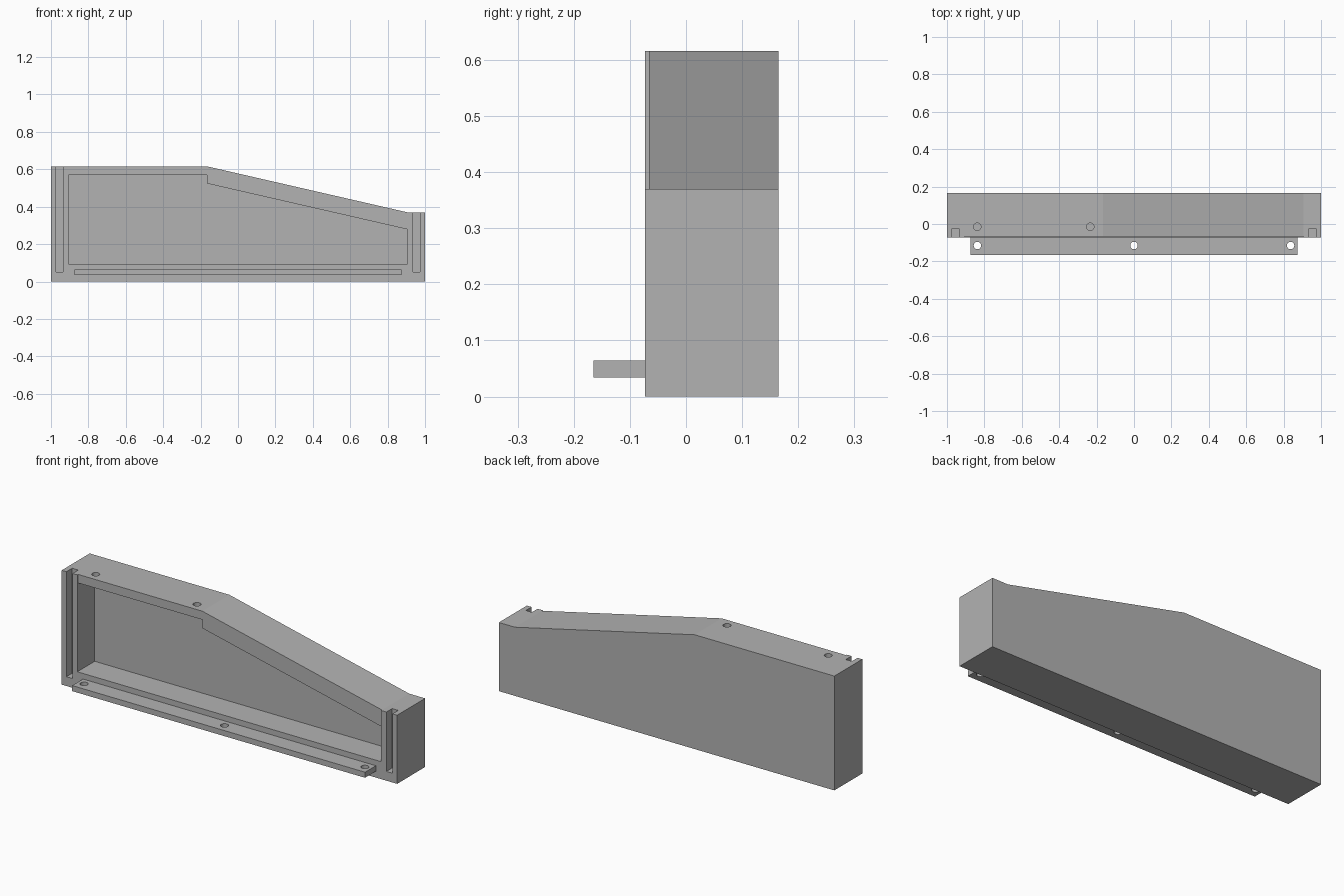
import bpy
import bmesh
from mathutils import Matrix

cube = bpy.data.objects.get("Cube")
if cube:
    bpy.data.objects.remove(cube, do_unlink=True)

grey = bpy.data.materials.new("plain grey")
grey.use_nodes = True
colour = (0.45, 0.45, 0.45, 1)
grey.diffuse_color = colour
grey.node_tree.nodes["Principled BSDF"].inputs["Base Color"].default_value = colour

FRONT, BACK = -0.073, 0.165


def finish(name, bm):
    bmesh.ops.recalc_face_normals(bm, faces=bm.faces)
    mesh = bpy.data.meshes.new(name)
    bm.to_mesh(mesh)
    bm.free()
    mesh.materials.append(grey)
    obj = bpy.data.objects.new(name, mesh)
    bpy.context.collection.objects.link(obj)
    return obj


def extrude_profile(name, points, y0, y1):
    """Extrude an outline in the XZ plane from y0 to y1."""
    bm = bmesh.new()
    face = bm.faces.new([bm.verts.new((x, y0, z)) for x, z in points])
    made = bmesh.ops.extrude_face_region(bm, geom=[face])["geom"]
    verts = [v for v in made if isinstance(v, bmesh.types.BMVert)]
    bmesh.ops.translate(bm, verts=verts, vec=(0, y1 - y0, 0))
    return finish(name, bm)


def box(name, x0, x1, y0, y1, z0, z1):
    return extrude_profile(name, [(x0, z0), (x1, z0), (x1, z1), (x0, z1)], y0, y1)


def drill(name, x, y, z, depth):
    bm = bmesh.new()
    bmesh.ops.create_cone(bm, cap_ends=True, segments=32, radius1=0.02, radius2=0.02,
                          depth=depth, matrix=Matrix.Translation((x, y, z)))
    return finish(name, bm)


def cut(target, cutters):
    """Subtract each cutter, then remove it."""
    bpy.context.view_layer.objects.active = target
    for cutter in cutters:
        mod = target.modifiers.new("cut", 'BOOLEAN')
        mod.operation = 'DIFFERENCE'
        mod.solver = 'EXACT'
        mod.object = cutter
        cutter.hide_render = True
        bpy.ops.object.modifier_apply(modifier=mod.name)
        bpy.data.objects.remove(cutter, do_unlink=True)


# Housing with a sloping top
housing = extrude_profile("housing", [
    (-1, 0), (1, 0), (1, 0.37), (0.905, 0.37), (-0.167, 0.616), (-1, 0.616)], FRONT, BACK)

# Open cavity following the slope, with a step under the knee
cavity = extrude_profile("cavity_cutter", [
    (-0.907, 0.094), (0.905, 0.094), (0.905, 0.279),
    (-0.165, 0.524), (-0.165, 0.57), (-0.907, 0.57)], FRONT - 0.1, 0.075)

# Top lip set slightly back between the end posts
lip = box("lip_cutter", -0.907, 0.905, FRONT - 0.1, -0.066, 0.2, 0.8)

# Vertical slots in both end posts
slots = [box("slot_cutter", s * 0.954 - 0.018, s * 0.954 + 0.018,
             FRONT - 0.1, -0.024, 0.05, 0.8) for s in (-1, 1)]

# Screw holes through the top wall
top_holes = [drill("hole_cutter", x, -0.015, 0.6, 0.2) for x in (-0.838, -0.234)]
cut(housing, [cavity, lip] + slots + top_holes)

# Mounting ledge with three screw holes
ledge = box("mounting_ledge", -0.873, 0.873, -0.165, FRONT, 0.034, 0.064)
cut(ledge, [drill("hole_cutter", x, -0.115, 0.05, 0.2) for x in (-0.837, 0, 0.837)])
